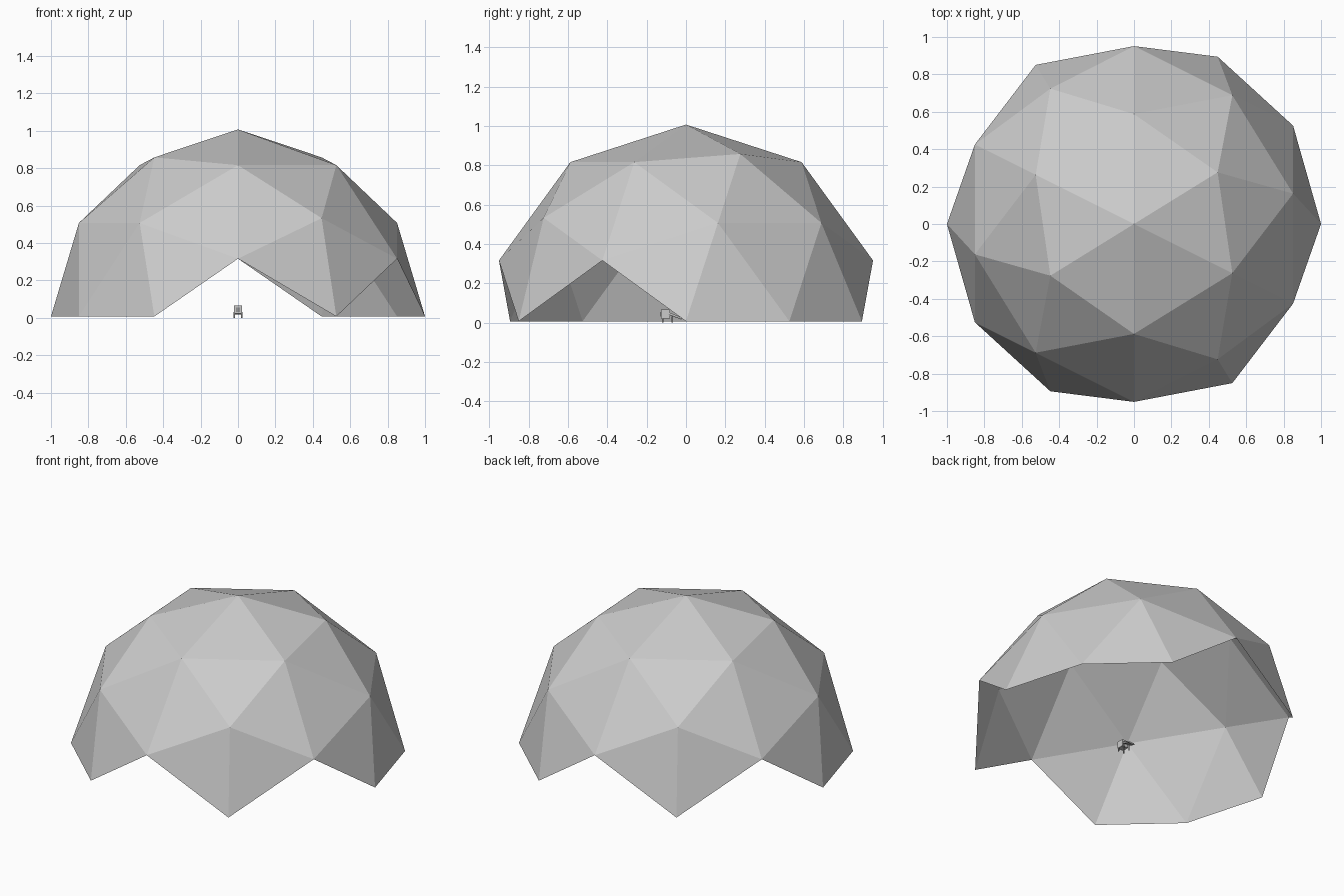
import bpy, bmesh, math
from mathutils import Vector, Matrix
from itertools import combinations

if "Cube" in bpy.data.objects:
    bpy.data.objects.remove(bpy.data.objects["Cube"])


def material(name, grey):
    m = bpy.data.materials.new(name)
    m.diffuse_color = (grey, grey, grey, 1)
    m.use_nodes = True
    m.node_tree.nodes["Principled BSDF"].inputs["Base Color"].default_value = m.diffuse_color
    return m


shell_grey = material("shell grey", 0.6)
dark_grey = material("dark grey", 0.3)


def add_object(name, bm, mat):
    me = bpy.data.meshes.new(name)
    bm.to_mesh(me)
    bm.free()
    me.materials.append(mat)
    ob = bpy.data.objects.new(name, me)
    bpy.context.collection.objects.link(ob)
    return ob


def box(name, centre, size, mat, tilt=0):
    bm = bmesh.new()
    bmesh.ops.create_cube(bm, size=1)
    bm.transform(Matrix.Translation(centre) @ Matrix.Rotation(tilt, 4, 'X')
                 @ Matrix.Diagonal((*size, 1)))
    return add_object(name, bm, mat)


# Geodesic dome: icosahedron corners plus edge midpoints pushed to the sphere
a, b = 0.52573, 0.85065
corners = []
for s in (-1, 1):
    for t in (-1, 1):
        corners += [Vector((s * a, 0, t * b)), Vector((0, s * b, t * a)),
                    Vector((s * b, t * a, 0))]
points = corners + [(p + q).normalized() for p, q in combinations(corners, 2)
                    if (p - q).length < 1.1]

bm = bmesh.new()
for p in points:
    bm.verts.new(p)
bmesh.ops.convex_hull(bm, input=bm.verts[:])
# Keep the upper half; triangles that dip below leave four doorways
bmesh.ops.delete(bm, geom=[v for v in bm.verts if v.co.z < -0.01], context='VERTS')
bmesh.ops.recalc_face_normals(bm, faces=bm.faces[:])
bm.transform(Matrix.Translation((0, 0, 0.007)) @ Matrix.Rotation(math.atan2(a, b), 4, 'Z'))
add_object("dome_shell", bm, shell_grey)

# Tiny machine on the floor under the dome: body, front panel, sloped tail
box("machine_body", (0, -0.105, 0.044), (0.044, 0.046, 0.044), shell_grey)
box("front_panel", (0, -0.129, 0.042), (0.024, 0.003, 0.024), dark_grey)
box("tail_plate", (0, -0.052, 0.034), (0.036, 0.064, 0.008), shell_grey, -0.4)
for side, x in (("left", -0.02), ("right", 0.02)):
    box(side + "_front_leg", (x, -0.118, 0.012), (0.006, 0.006, 0.024), dark_grey)
    box(side + "_back_leg", (x, -0.07, 0.015), (0.006, 0.006, 0.03), dark_grey)
    box(side + "_rail", (x, -0.055, 0.03), (0.005, 0.07, 0.005), dark_grey, -0.35)
